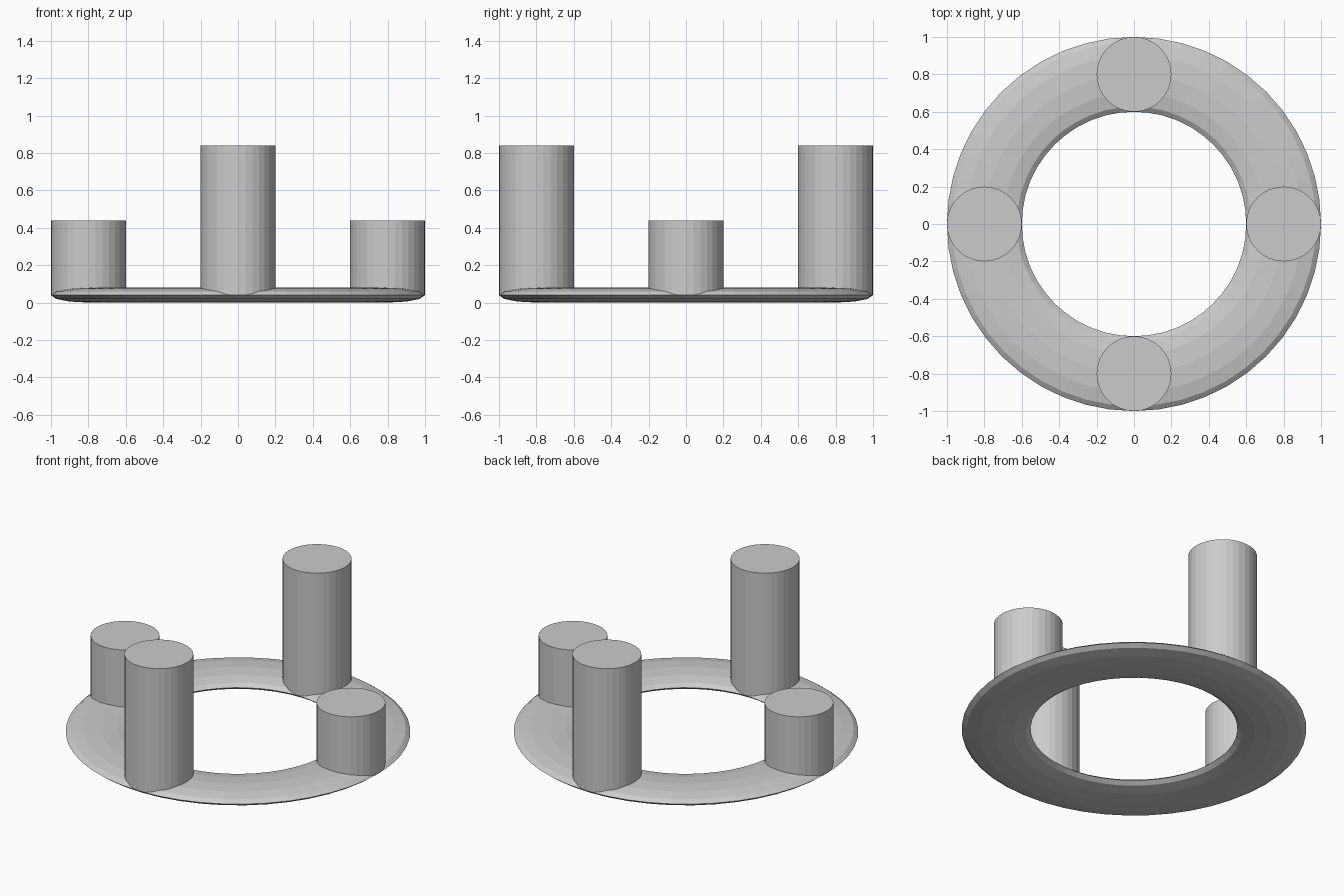
import bpy
from math import cos, sin, pi

if "Cube" in bpy.data.objects:
    bpy.data.objects.remove(bpy.data.objects["Cube"])

RING_R, POST_R, MID_Z = 0.8, 0.2, 0.04

# Flattened base ring
bpy.ops.mesh.primitive_torus_add(major_segments=48, minor_segments=12,
                                 major_radius=RING_R, minor_radius=POST_R,
                                 location=(0, 0, MID_Z))
ring = bpy.context.object
ring.name = "base_ring"
ring.scale.z = MID_Z / POST_R
bpy.ops.object.transform_apply(location=False, rotation=False, scale=True)


def post(name, angle, height):
    """Round post rising from the middle of the ring."""
    bpy.ops.mesh.primitive_cylinder_add(
        vertices=32, radius=POST_R, depth=height,
        location=(RING_R * cos(angle), RING_R * sin(angle), MID_Z + height / 2))
    bpy.context.object.name = name


# Short posts left and right, tall posts front and back
for i, side in enumerate(("right", "back", "left", "front")):
    post(side + "_post", i * pi / 2, 0.8 if i % 2 else 0.4)
